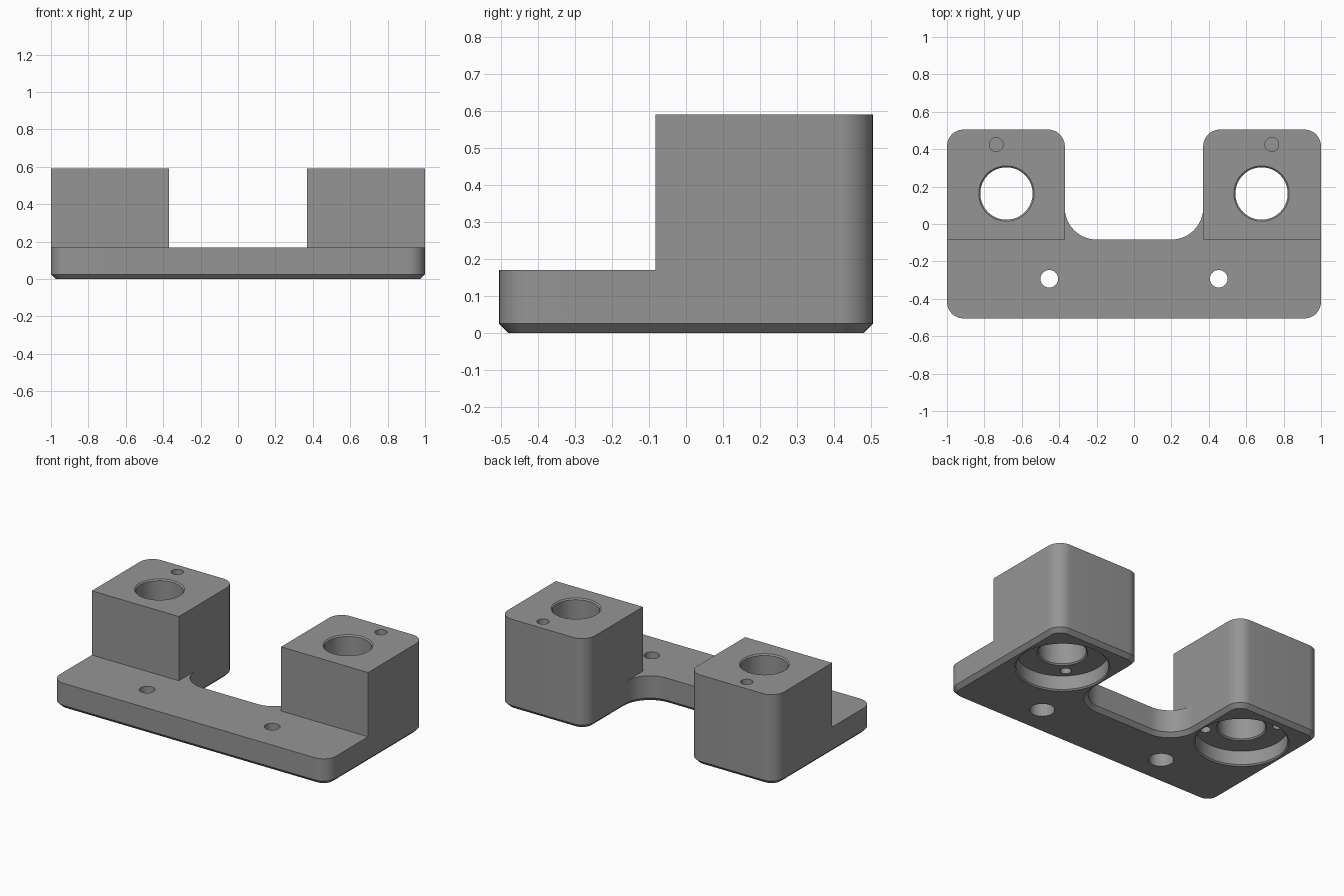
import bpy, bmesh, math

if "Cube" in bpy.data.objects:
    bpy.data.objects.remove(bpy.data.objects["Cube"])

BACK, FRONT, STEP = 0.505, -0.505, -0.083   # y of back, front and tower face
INNER, PLATE, TOP = 0.37, 0.17, 0.59        # tower inner x, plate and tower heights
R, FILLET, CHAMFER = 0.09, 0.17, 0.025

grey = bpy.data.materials.new("machined grey")
grey.diffuse_color = (0.3, 0.3, 0.3, 1)
grey.use_nodes = True
grey.node_tree.nodes["Principled BSDF"].inputs["Base Color"].default_value = grey.diffuse_color


def make_object(name, bm):
    bmesh.ops.recalc_face_normals(bm, faces=bm.faces)
    mesh = bpy.data.meshes.new(name)
    bm.to_mesh(mesh)
    bm.free()
    mesh.materials.append(grey)
    obj = bpy.data.objects.new(name, mesh)
    bpy.context.collection.objects.link(obj)
    return obj


def arc(cx, cy, r, a0, a1, n=12):
    steps = [math.radians(a0 + (a1 - a0) * i / n) for i in range(n + 1)]
    return [(cx + r * math.cos(a), cy + r * math.sin(a)) for a in steps]


def prism(name, outline, z0, z1, chamfer=0):
    bm = bmesh.new()
    base = bm.faces.new([bm.verts.new((x, y, z0)) for x, y in outline])
    res = bmesh.ops.extrude_face_region(bm, geom=[base], use_keep_orig=True)
    for v in res["geom"]:
        if isinstance(v, bmesh.types.BMVert):
            v.co.z = z1
    bmesh.ops.recalc_face_normals(bm, faces=bm.faces)
    if chamfer:
        edges = [e for e in bm.edges if all(v.co.z == z0 for v in e.verts)]
        bmesh.ops.bevel(bm, geom=edges, offset=chamfer, segments=1,
                        affect='EDGES', profile=0.5)
    return make_object(name, bm)


def lathe(name, x, y, profile, n=64):
    """Closed turned solid from (radius, z) pairs."""
    bm = bmesh.new()
    rings = [[bm.verts.new((x + r * math.cos(2 * math.pi * i / n),
                            y + r * math.sin(2 * math.pi * i / n), z))
              for i in range(n)] for r, z in profile]
    for a, b in zip(rings, rings[1:]):
        for i in range(n):
            j = (i + 1) % n
            bm.faces.new((a[i], a[j], b[j], b[i]))
    bm.faces.new(rings[0])
    bm.faces.new(rings[-1])
    return make_object(name, bm)


def cut(target, cutter):
    mod = target.modifiers.new("cut", 'BOOLEAN')
    mod.operation, mod.solver, mod.object = 'DIFFERENCE', 'EXACT', cutter
    bpy.context.view_layer.objects.active = target
    bpy.ops.object.modifier_apply(modifier=mod.name)
    bpy.data.objects.remove(cutter)


# U-shaped body at full height, chamfered underneath
half = (arc(1 - R, FRONT + R, R, -90, 0)
        + arc(1 - R, BACK - R, R, 0, 90)
        + arc(INNER + R, BACK - R, R, 90, 180)
        + arc(INNER - FILLET, STEP + FILLET, FILLET, 0, -90, 20))
outline = half + [(-x, y) for x, y in reversed(half)]
body = prism("mounting_bracket", outline, 0, TOP, CHAMFER)

# Lower the front strip and the web between the towers
cut(body, prism("step_cutter", [(-2, -1), (2, -1), (2, STEP), (INNER, STEP), (INNER, 0.7),
                                (-INNER, 0.7), (-INNER, STEP), (-2, STEP)], PLATE, 1))

for s in (-1, 1):
    bx, by = s * 0.682, 0.163
    # Tower bore with a wide recess underneath
    cut(body, lathe("bore_cutter", bx, by, [
        (0.278, -0.05), (0.278, 0), (0.27, 0.008), (0.27, 0.098), (0.148, 0.098), (0.14, 0.106),
        (0.14, TOP - 0.008), (0.148, TOP), (0.148, TOP + 0.05)]))
    # Two blind screw holes in the recess floor
    for d in (-0.15, 0.15):
        cut(body, lathe("screw_cutter", bx + s * d, by + d, [(0.032, 0.08), (0.032, 0.3)], 32))
    # Blind pin hole in the tower top
    cut(body, lathe("pin_cutter", s * 0.737, 0.425, [(0.037, 0.4), (0.037, TOP + 0.05)], 32))
    # Counterbored bolt hole through the plate
    cut(body, lathe("bolt_cutter", s * 0.453, -0.293, [
        (0.073, -0.05), (0.073, 0.09), (0.047, 0.09), (0.047, PLATE + 0.05)], 48))

bpy.ops.object.select_all(action='DESELECT')
body.select_set(True)
bpy.context.view_layer.objects.active = body
bpy.ops.object.shade_smooth_by_angle(angle=math.radians(30))
